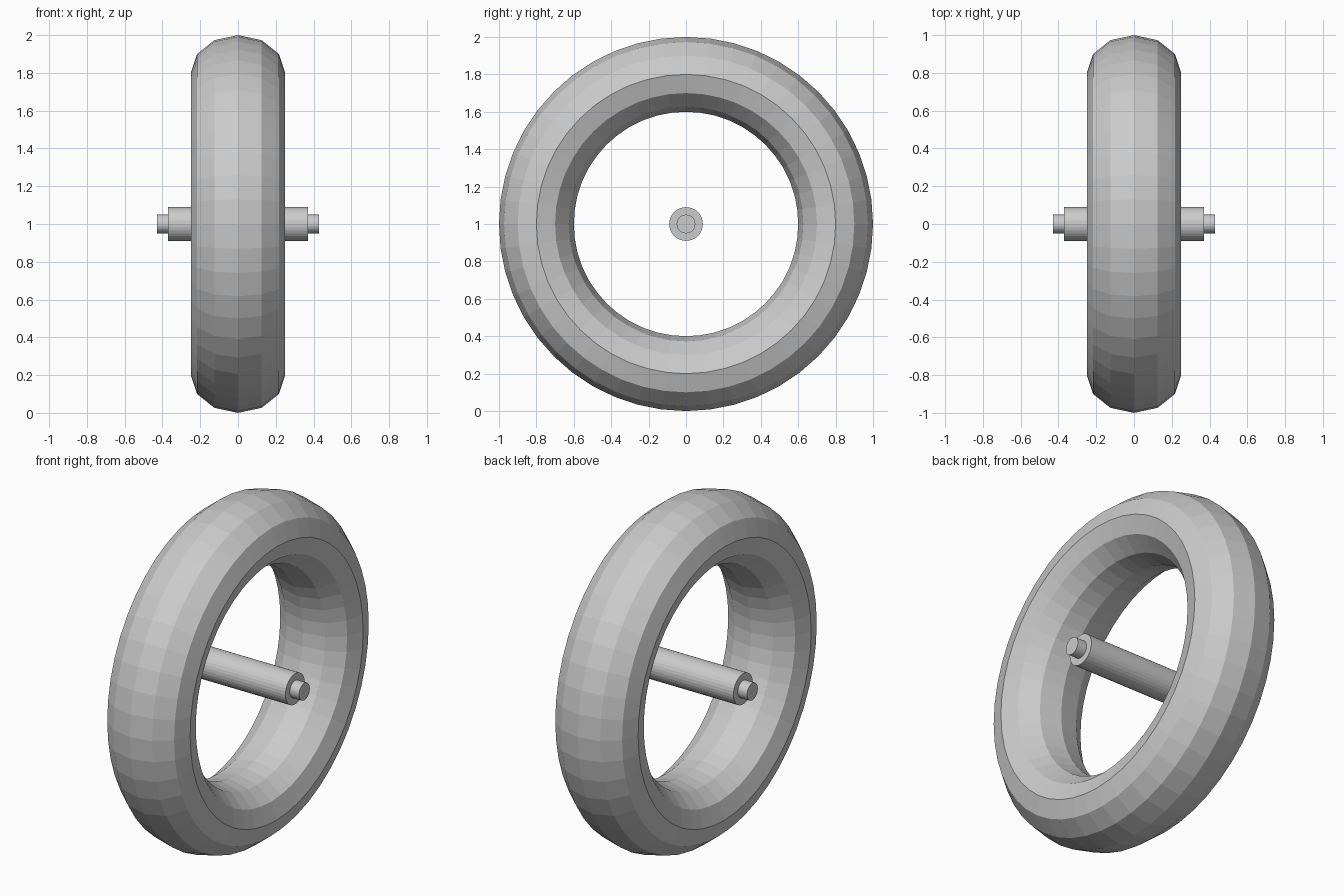
import bpy
import math

cube = bpy.data.objects.get("Cube")
if cube:
    bpy.data.objects.remove(cube, do_unlink=True)

AXLE_HEIGHT = 1.0
SIDEWAYS = (0, math.pi / 2, 0)

grey = bpy.data.materials.new("light_grey")
grey.use_nodes = True
colour = (0.6, 0.6, 0.6, 1)
grey.diffuse_color = colour
grey.node_tree.nodes["Principled BSDF"].inputs["Base Color"].default_value = colour


def finish(name):
    obj = bpy.context.object
    obj.name = name
    obj.data.materials.append(grey)
    return obj


def axle_part(name, radius, half_length):
    bpy.ops.mesh.primitive_cylinder_add(
        vertices=32, radius=radius, depth=2 * half_length,
        location=(0, 0, AXLE_HEIGHT), rotation=SIDEWAYS)
    return finish(name)


# Faceted tyre: a ring widened along its axle
bpy.ops.mesh.primitive_torus_add(
    major_segments=48, minor_segments=12, major_radius=0.8, minor_radius=0.2,
    location=(0, 0, AXLE_HEIGHT), rotation=SIDEWAYS)
tyre = finish("tyre")
tyre.scale.z = 1.25

# Thick hub with a thinner pin showing at both ends
axle_part("hub", 0.09, 0.37)
axle_part("axle_pin", 0.05, 0.43)
